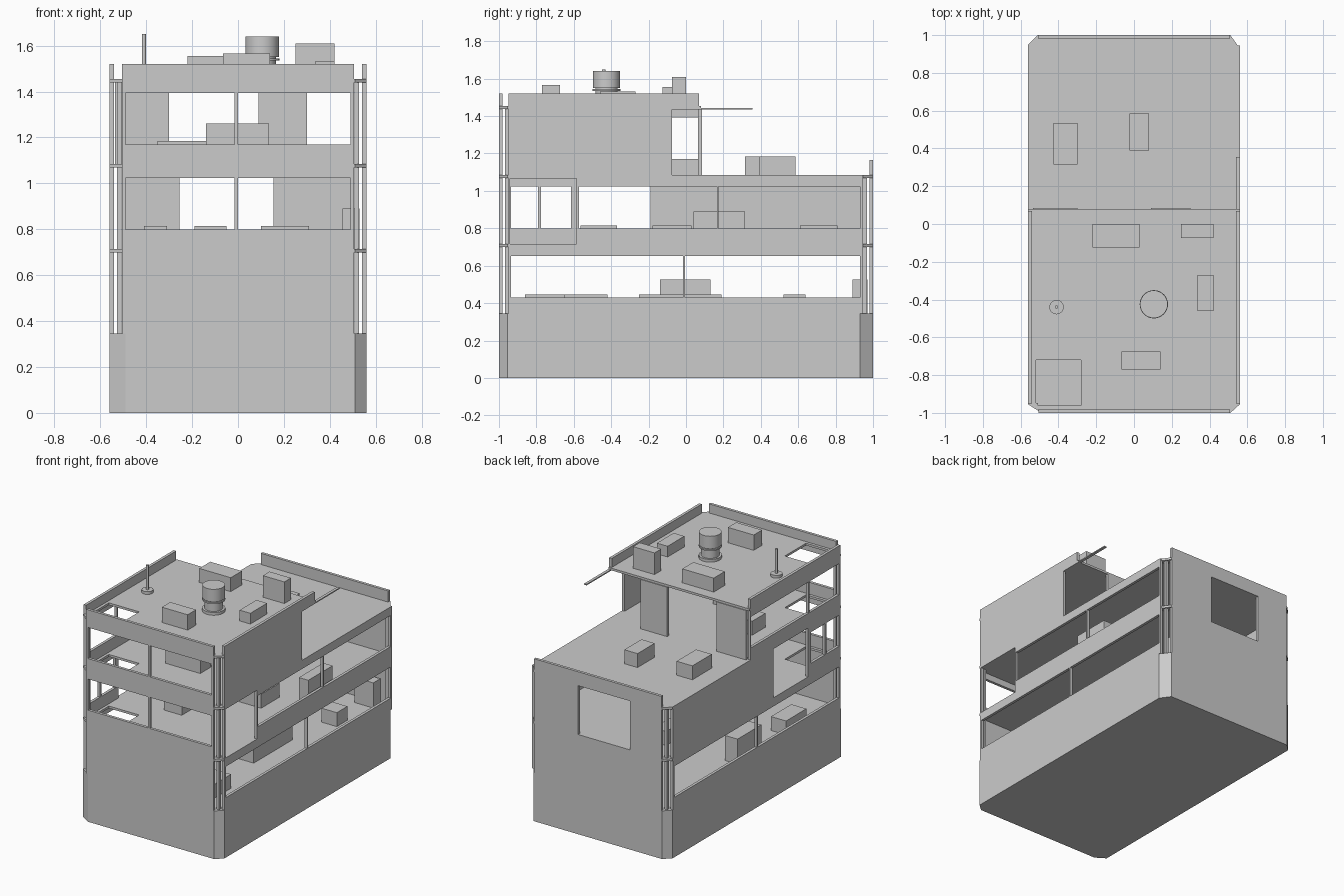
import bpy, bmesh
from mathutils import Vector

cube = bpy.data.objects.get("Cube")
if cube:
    bpy.data.objects.remove(cube, do_unlink=True)

grey = bpy.data.materials.new("plain_grey")
grey.use_nodes = True
grey.diffuse_color = (0.6, 0.6, 0.6, 1)
grey.node_tree.nodes["Principled BSDF"].inputs["Base Color"].default_value = (0.6, 0.6, 0.6, 1)

W, D, T = 0.56, 1.0, 0.02            # half width, half depth, wall thickness
BASE, STOREY = 0.345, 0.37
LEVEL = [BASE + STOREY * i for i in range(4)]
BACK = 0.08                          # rear edge of the upper storey
# chamfered corners: point on the side wall, point on the end wall
CORNERS = [((-W, -0.955), (-0.49, -D)), ((W, -0.955), (0.51, -D)),
           ((W, 0.93), (0.51, D)), ((-W, 0.95), (-0.51, D))]


def finish(name, bm):
    bmesh.ops.recalc_face_normals(bm, faces=bm.faces)
    mesh = bpy.data.meshes.new(name)
    bm.to_mesh(mesh)
    bm.free()
    mesh.materials.append(grey)
    obj = bpy.data.objects.new(name, mesh)
    bpy.context.collection.objects.link(obj)
    return obj


def sheet(name, u, v, holes, place, push, chamfer=False):
    """Flat sheet with rectangular holes (u0, u1, v0, v1), given a thickness."""
    us = sorted({*u, *[c for h in holes for c in h[:2]]})
    vs = sorted({*v, *[c for h in holes for c in h[2:]]})
    bm = bmesh.new()
    verts = {(a, b): bm.verts.new(place(a, b)) for a in us for b in vs}
    for a, c in zip(us, us[1:]):
        for b, d in zip(vs, vs[1:]):
            x, y = (a + c) / 2, (b + d) / 2
            if not any(h[0] < x < h[1] and h[2] < y < h[3] for h in holes):
                bm.faces.new([verts[k] for k in ((a, b), (c, b), (c, d), (a, d))])
    if chamfer:
        for p, q in CORNERS:
            p, q = Vector((*p, 0)), Vector((*q, 0))
            n = (q - p).cross(Vector((0, 0, 1)))
            if n.dot(p) < 0:
                n = -n
            bmesh.ops.bisect_plane(bm, geom=bm.verts[:] + bm.edges[:] + bm.faces[:],
                                   plane_co=p, plane_no=n, clear_outer=True)
    bmesh.ops.delete(bm, geom=[w for w in bm.verts if not w.link_faces], context='VERTS')
    new = bmesh.ops.extrude_face_region(bm, geom=bm.faces[:], use_keep_orig=True)["geom"]
    bmesh.ops.translate(bm, vec=push, verts=[g for g in new if isinstance(g, bmesh.types.BMVert)])
    return finish(name, bm)


def slab(name, y0, y1, top, thick, holes=()):
    return sheet(name, (-W, W), (y0, y1), holes, lambda a, b: (a, b, top), (0, 0, -thick), True)


def side_wall(name, s, y, z, holes):
    return sheet(name, y, z, holes, lambda a, b: (s * W, a, b), (-s * T, 0, 0))


def end_wall(name, y, x, z, holes, inward):
    return sheet(name, x, z, holes, lambda a, b: (a, y, b), (0, inward * T, 0))


def box(name, x0, x1, y0, y1, z0, z1):
    return sheet(name, (x0, x1), (y0, y1), (), lambda a, b: (a, b, z0), (0, 0, z1 - z0))


def drum(name, x, y, r, z0, z1, sides=32):
    bm = bmesh.new()
    bmesh.ops.create_cone(bm, cap_ends=True, segments=sides, radius1=r, radius2=r, depth=z1 - z0)
    bmesh.ops.translate(bm, vec=(x, y, (z0 + z1) / 2), verts=bm.verts)
    obj = finish(name, bm)
    for f in obj.data.polygons:
        f.use_smooth = abs(f.normal.z) < 0.5
    obj.data.set_sharp_from_angle(angle=0.6)


def window(u0, u1, level):
    return (u0, u1, LEVEL[level] + 0.085, LEVEL[level] + 0.308)


def door(u0, u1, level):
    return (u0, u1, LEVEL[level], LEVEL[level] + 0.35)


# Solid plinth and floors, with a stairwell through the upper floors
slab("base", -D, D, BASE, BASE)
stairwell = (-0.52, -0.28, -0.96, -0.72)
for i, rear in ((1, D), (2, D), (3, BACK)):
    slab(f"floor_{i}", -D, rear, LEVEL[i], 0.016, [stairwell])

# Front and back walls
ROOF = LEVEL[3] + 0.065
end_wall("front_wall", -D, (-0.505, 0.505), (BASE, ROOF),
         [window(a, b, i) for i in (1, 2) for a, b in ((-0.49, -0.015), (0, 0.49))], 1)
end_wall("back_wall", D, (-0.505, 0.505), (BASE, LEVEL[2] + 0.08), [door(-0.255, 0.155, 1)], -1)

# Side walls: lower two storeys run full length, the top one stops at BACK
lower = [window(-0.935, -0.015, 0), window(-0.005, 0.93, 0)]
span = (-0.95, 0.945)
side_wall("left_lower_wall", 1, span, (BASE, LEVEL[2]),
          lower + [door(-0.94, -0.585, 1), window(-0.573, 0.165, 1), window(0.175, 0.93, 1)])
side_wall("right_lower_wall", -1, span, (BASE, LEVEL[2]),
          lower + [window(-0.935, -0.79, 1), window(-0.775, -0.615, 1), door(-0.585, -0.19, 1)])
side_wall("left_upper_wall", 1, (-0.95, 0.07), (LEVEL[2], ROOF), [door(-0.075, 0.07, 2)])
side_wall("right_upper_wall", -1, (-0.95, 0.07), (LEVEL[2], ROOF),
          [window(-0.935, -0.6, 2), window(-0.59, 0.065, 2)])

# Rear screens of the upper storey and the projecting rail
for n, (a, b) in enumerate(((-0.535, -0.3), (0.09, 0.3))):
    end_wall(f"rear_screen_{n}", 0.085, (a, b), (LEVEL[2], LEVEL[3] - 0.016), (), -1)
box("projecting_rail", 0.54, W, 0.07, 0.355, 1.435, 1.443)

# Slim posts in the open corners
for sx in (-1, 1):
    for sy, top in ((-1, LEVEL[3]), (1, LEVEL[2])):
        x, y = sx * 0.518, sy * 0.957
        box(f"corner_post_{sx}_{sy}", x - 0.01, x + 0.01, y - 0.01, y + 0.01, BASE, top - 0.005)

# Crates: level, x range, y range, height
crates = [
    (3, -0.22, 0.03, -0.125, 0, 0.1), (3, 0.25, 0.42, -0.075, 0, 0.155),
    (3, 0.335, 0.42, -0.46, -0.27, 0.077), (3, -0.065, 0.14, -0.77, -0.675, 0.11),
    (2, -0.425, -0.3, 0.315, 0.535, 0.1), (2, -0.025, 0.08, 0.39, 0.585, 0.1),
    (2, -0.14, 0.135, -0.62, -0.5, 0.175), (2, -0.35, -0.14, -0.4, -0.25, 0.1),
    (1, 0.455, 0.53, 0.04, 0.315, 0.175), (1, 0.1, 0.31, -0.18, 0.03, 0.1),
    (1, -0.41, -0.31, 0.61, 0.81, 0.1), (1, -0.19, -0.05, -0.565, -0.37, 0.1),
    (0, -0.5, -0.4, -0.14, 0.13, 0.18), (0, -0.5, -0.38, -0.65, -0.42, 0.1),
    (0, 0.3, 0.42, 0.52, 0.64, 0.1), (0, 0.2, 0.4, -0.86, -0.65, 0.1),
    (0, 0.1, 0.3, -0.25, 0.19, 0.1), (0, 0.3, 0.45, 0.89, 0.97, 0.18),
]
for n, (i, x0, x1, y0, y1, h) in enumerate(crates):
    box(f"crate_{n}", x0, x1, y0, y1, LEVEL[i], LEVEL[i] + h)

# Rooftop vent and aerial
drum("vent_foot", 0.105, -0.425, 0.075, LEVEL[3], 1.475)
drum("vent_neck", 0.105, -0.425, 0.06, 1.47, 1.555)
drum("vent_collar", 0.105, -0.425, 0.075, 1.535, 1.545)
drum("vent_cap", 0.105, -0.425, 0.073, 1.55, 1.64)
drum("aerial_base", -0.41, -0.44, 0.038, LEVEL[3], 1.475)
drum("aerial_mast", -0.41, -0.44, 0.009, 1.47, 1.65, 12)
